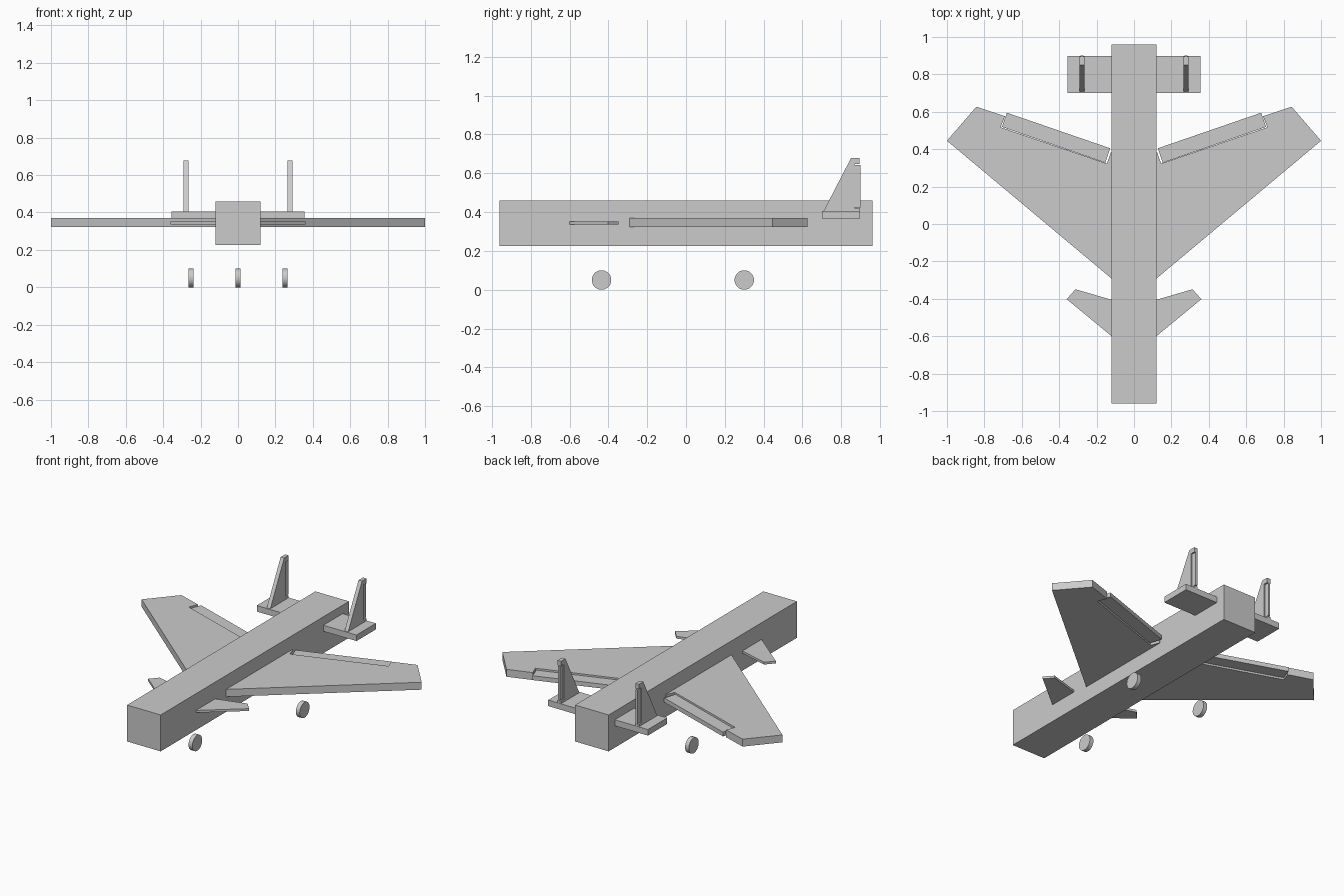
import bpy, bmesh, math
from mathutils import Vector

if "Cube" in bpy.data.objects:
    bpy.data.objects.remove(bpy.data.objects["Cube"])


def prism(name, outline, offset):
    """Extrude a closed 3D outline along an offset vector."""
    bm = bmesh.new()
    face = bm.faces.new([bm.verts.new(p) for p in outline])
    out = bmesh.ops.extrude_face_region(bm, geom=[face])
    verts = [g for g in out["geom"] if isinstance(g, bmesh.types.BMVert)]
    bmesh.ops.translate(bm, verts=verts, vec=Vector(offset))
    bmesh.ops.recalc_face_normals(bm, faces=bm.faces)
    mesh = bpy.data.meshes.new(name)
    bm.to_mesh(mesh)
    bm.free()
    obj = bpy.data.objects.new(name, mesh)
    bpy.context.collection.objects.link(obj)
    return obj


def mirror(obj):
    obj.modifiers.new("mirror", "MIRROR").use_axis = (True, False, False)


def plate(name, pts, z0, z1):
    """Mirrored horizontal plate from an (x, y) outline."""
    mirror(prism(name, [(x, y, z0) for x, y in pts], (0, 0, z1 - z0)))


def upright(name, pts, x, width):
    """Mirrored vertical plate from a (y, z) outline."""
    mirror(prism(name, [(x - width / 2, y, z) for y, z in pts], (width, 0, 0)))


def wheel(name, x, y):
    bpy.ops.mesh.primitive_cylinder_add(vertices=48, radius=0.05, depth=0.027,
                                        location=(x, y, 0.05),
                                        rotation=(0, math.pi / 2, 0))
    bpy.context.object.name = name
    bpy.ops.object.shade_smooth_by_angle()


# Square fuselage
prism("fuselage", [(-0.12, -0.96, 0.225), (0.12, -0.96, 0.225),
                   (0.12, 0.96, 0.225), (-0.12, 0.96, 0.225)], (0, 0, 0.235))

# Swept wings with a notch in the trailing edge, and thinner flaps in the notch
plate("wings", [(0.11, -0.30), (1.0, 0.445), (0.843, 0.627), (0.69, 0.576),
                (0.713, 0.517), (0.145, 0.323), (0.124, 0.382), (0.11, 0.377)],
      0.322, 0.37)
plate("flaps", [(0.153, 0.327), (0.706, 0.519), (0.68, 0.595), (0.128, 0.405)],
      0.332, 0.36)

# Small forward wings
plate("canards", [(0.11, -0.608), (0.36, -0.402), (0.313, -0.349), (0.11, -0.408)],
      0.337, 0.352)

# Tail shelves carrying the fins
plate("tail_shelves", [(0.11, 0.70), (0.356, 0.70), (0.356, 0.897), (0.11, 0.897)],
      0.366, 0.405)

# Fins with a notch, and thin rudders in the notch
upright("fins", [(0.706, 0.40), (0.85, 0.678), (0.895, 0.678), (0.895, 0.647),
                 (0.867, 0.647), (0.867, 0.42), (0.895, 0.42), (0.895, 0.40)],
        0.278, 0.025)
upright("rudders", [(0.868, 0.424), (0.90, 0.424), (0.90, 0.643), (0.868, 0.643)],
        0.278, 0.014)

# Wheels
wheel("nose_wheel", 0, -0.435)
for side, x in (("left", -0.252), ("right", 0.252)):
    wheel(side + "_main_wheel", x, 0.30)
